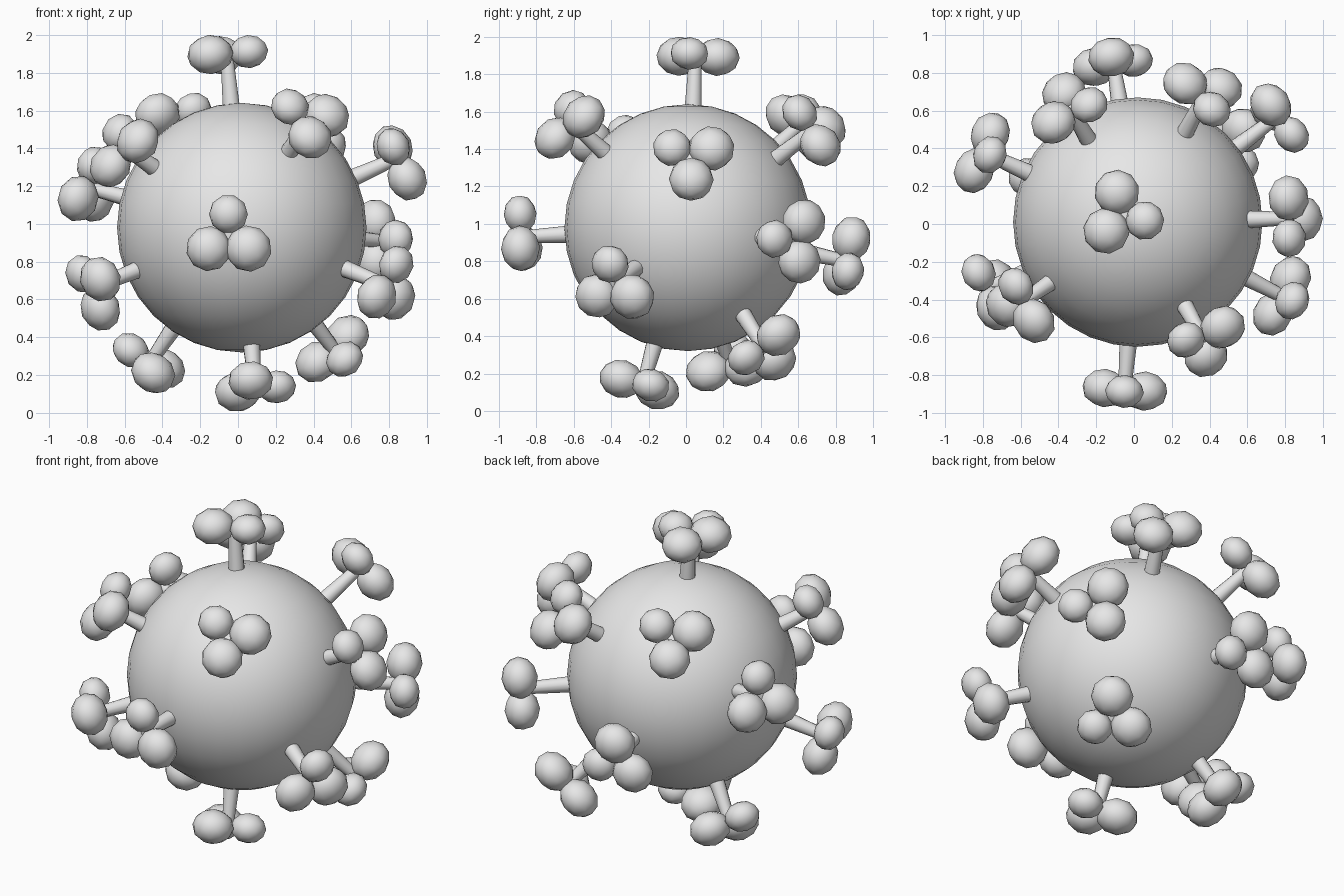
import bpy, bmesh, math
from mathutils import Vector, Matrix

if "Cube" in bpy.data.objects:
    bpy.data.objects.remove(bpy.data.objects["Cube"])

CENTRE = Vector((0.02, 0.01, 0.98))
RADIUS = 0.66

grey = bpy.data.materials.new("plain_grey")
grey.diffuse_color = (0.8, 0.8, 0.8, 1)
grey.use_nodes = True
grey.node_tree.nodes["Principled BSDF"].inputs["Base Color"].default_value = grey.diffuse_color

# Each spike: centre of its lobe cluster, then centre of its smallest lobe
SPIKES = [
    ((-0.06, 0.05, 1.90), (0.05, 0.02, 1.91)),
    ((-0.05, -0.88, 0.93), (-0.05, -0.88, 1.05)),
    ((-0.61, -0.425, 1.41), (-0.615, -0.335, 1.47)),
    ((0.375, -0.62, 1.55), (0.285, -0.62, 1.62)),
    ((-0.76, -0.335, 0.665), (-0.825, -0.275, 0.72)),
    ((0.80, -0.39, 0.67), (0.825, -0.40, 0.765)),
    ((0.845, 0.03, 1.35), (0.825, -0.06, 1.40)),
    ((0.76, 0.57, 0.91), (0.82, 0.475, 0.92)),
    ((0.38, 0.69, 1.51), (0.41, 0.61, 1.59)),
    ((-0.345, 0.62, 1.54), (-0.245, 0.635, 1.60)),
    ((-0.79, 0.375, 1.19), (-0.77, 0.37, 1.31)),
    ((-0.47, 0.23, 0.26), (-0.57, 0.25, 0.32)),
    ((0.09, -0.23, 0.14), (0.195, -0.19, 0.145)),
    ((0.52, 0.43, 0.32), (0.55, 0.33, 0.30)),
    ((-0.11, 0.86, 0.80), (0.015, 0.86, 0.74)),
]


def finish(bm, name):
    mesh = bpy.data.meshes.new(name)
    bm.to_mesh(mesh)
    bm.free()
    mesh.materials.append(grey)
    obj = bpy.data.objects.new(name, mesh)
    bpy.context.collection.objects.link(obj)
    return obj


def smooth(bm, sharp_angle=50):
    for f in bm.faces:
        f.smooth = True
    for e in bm.edges:
        if len(e.link_faces) == 2 and e.calc_face_angle() > math.radians(sharp_angle):
            e.smooth = False


# Round body
bm = bmesh.new()
bmesh.ops.create_uvsphere(bm, u_segments=32, v_segments=16, radius=RADIUS,
                          matrix=Matrix.Translation(CENTRE))
smooth(bm)
finish(bm, "body")


def spike_frame(tip, hint):
    """Frame at the cluster centre: z outward, x toward the smallest lobe."""
    z = (tip - CENTRE).normalized()
    x = hint - tip
    x = (x - z * x.dot(z)).normalized()
    y = z.cross(x)
    rot = Matrix((x, y, z)).transposed().to_4x4()
    return Matrix.Translation(tip) @ rot


for i, (tip, hint) in enumerate(SPIKES, 1):
    tip, hint = Vector(tip), Vector(hint)
    frame = spike_frame(tip, hint)

    # Tapered stem from inside the body to the cluster
    length = (tip - CENTRE).length - RADIUS + 0.05
    bm = bmesh.new()
    bmesh.ops.create_cone(bm, cap_ends=True, segments=12, radius1=0.048,
                          radius2=0.034, depth=length,
                          matrix=frame @ Matrix.Translation((0, 0, -length / 2)))
    smooth(bm)
    finish(bm, f"spike_stem_{i}")

    # Three slightly flattened lobes around the tip
    bm = bmesh.new()
    for k, r in enumerate((0.103, 0.12, 0.123)):
        a = k * math.tau / 3
        place = (frame @ Matrix.Translation((0.122 * math.cos(a), 0.122 * math.sin(a), 0))
                 @ Matrix.Rotation(a, 4, 'Z') @ Matrix.Diagonal((r, r, r * 0.85, 1)))
        bmesh.ops.create_icosphere(bm, subdivisions=2, radius=1, matrix=place)
    smooth(bm)
    finish(bm, f"spike_lobes_{i}")
